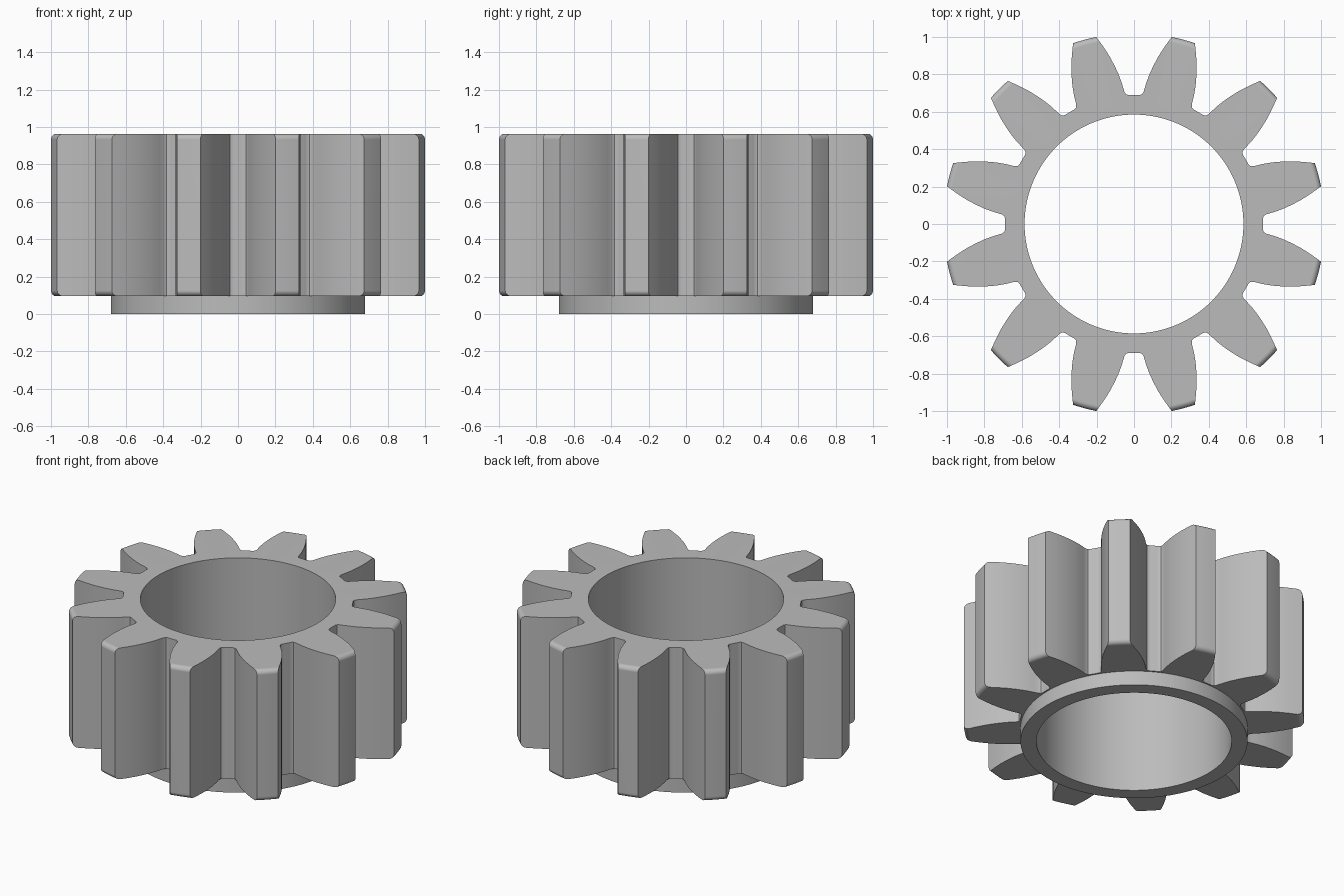
import bpy
import bmesh
from math import sin, cos, radians, pi

cube = bpy.data.objects.get("Cube")
if cube:
    bpy.data.objects.remove(cube, do_unlink=True)

TEETH = 12
PITCH = 360 / TEETH
TIP, BORE, HUB = 1.02, 0.585, 0.68
HUB_TOP, GEAR_TOP = 0.095, 0.963
ROUND = 0.03

# Half a gap, from its middle up the flank: radius, degrees from gap centre
FLANK = [(0.69, 0), (0.69, 1.4), (0.69, 2.5), (0.695, 3.5), (0.708, 4.15),
         (0.735, 4.6), (0.77, 5.2), (0.81, 6.0), (0.855, 7.05),
         (0.9, 8.15), (0.945, 9.35), (0.985, 10.45)]


def tooth_section(tip):
    """One pitch of the gear outline, ending at the given tip radius."""
    edge = 11.4 - (TIP - tip) * 27
    mid = PITCH / 2
    half = FLANK + [(tip, edge), (tip, (edge + mid) / 2)]
    mirrored = [(r, PITCH - a) for r, a in reversed(half[1:])]
    return half + [(tip, mid)] + mirrored


def gear_ring(tip):
    section = tooth_section(tip)
    return [(r, radians(a + k * PITCH)) for k in range(TEETH) for r, a in section]


def circle_ring(radius):
    return [(radius, a) for _, a in gear_ring(TIP)]


# Stack of rings around the whole solid: bore, hub, toothed body, back to bore
arc = [i * pi / 8 for i in range(5)]
rings = [(circle_ring(BORE), 0), (circle_ring(HUB), 0), (circle_ring(HUB), HUB_TOP)]
for t in arc:
    rings.append((gear_ring(TIP - ROUND * (1 - sin(t))), HUB_TOP + ROUND * (1 - cos(t))))
for t in reversed(arc):
    rings.append((gear_ring(TIP - ROUND * (1 - sin(t))), GEAR_TOP - ROUND * (1 - cos(t))))
rings.append((circle_ring(BORE), GEAR_TOP))

bm = bmesh.new()
loops = [[bm.verts.new((r * sin(a), r * cos(a), z)) for r, a in ring] for ring, z in rings]
for low, high in zip(loops, loops[1:] + loops[:1]):
    n = len(low)
    for i in range(n):
        j = (i + 1) % n
        bm.faces.new((low[i], low[j], high[j], high[i]))
bmesh.ops.recalc_face_normals(bm, faces=bm.faces)
mesh = bpy.data.meshes.new("pinion_gear")
bm.to_mesh(mesh)
bm.free()

gear = bpy.data.objects.new("pinion_gear", mesh)
bpy.context.collection.objects.link(gear)

# Plain steel colour
steel = bpy.data.materials.new("steel_grey")
steel.use_nodes = True
colour = (0.5, 0.5, 0.5, 1)
steel.diffuse_color = colour
steel.node_tree.nodes["Principled BSDF"].inputs["Base Color"].default_value = colour
mesh.materials.append(steel)

# Smooth flanks and bore, crisp edges and flat end faces
bpy.ops.object.select_all(action="DESELECT")
gear.select_set(True)
bpy.context.view_layer.objects.active = gear
bpy.ops.object.shade_smooth_by_angle(angle=radians(32))
flat_ends = gear.modifiers.new("flat_ends", "WEIGHTED_NORMAL")
flat_ends.keep_sharp = True
